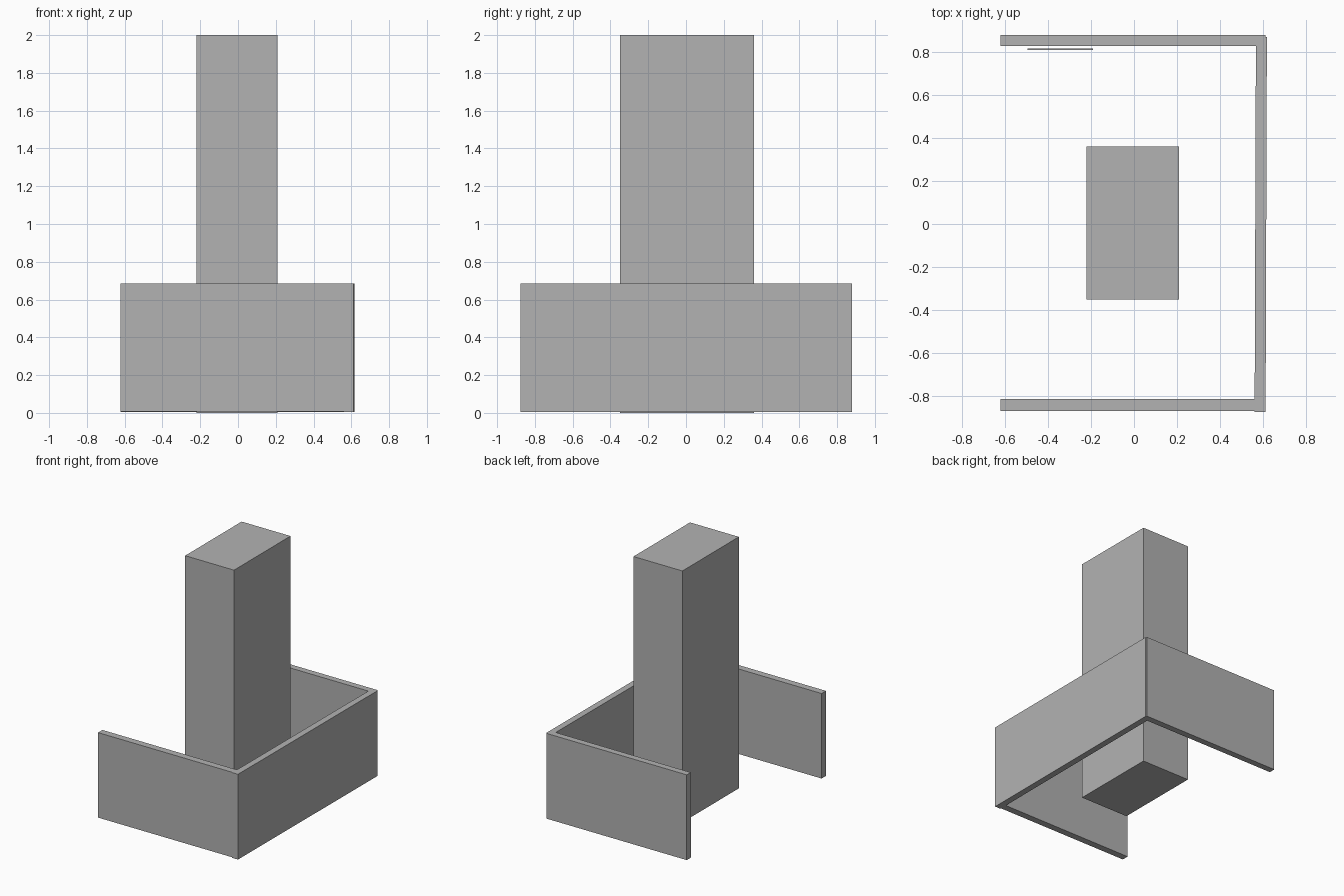
import bpy
import math

default_cube = bpy.data.objects.get("Cube")
if default_cube:
    bpy.data.objects.remove(default_cube, do_unlink=True)

grey = bpy.data.materials.new("plain_grey")
grey.use_nodes = True
GREY = (0.448, 0.448, 0.448, 1)
grey.diffuse_color = GREY
grey.node_tree.nodes["Principled BSDF"].inputs["Base Color"].default_value = GREY


def box(name, x, y, z, turn=0):
    """Box spanning the given (min, max) ranges, turned about its own upright axis."""
    spans = (x, y, z)
    bpy.ops.mesh.primitive_cube_add(size=1, location=[(a + b) / 2 for a, b in spans])
    obj = bpy.context.object
    obj.name = name
    obj.scale = [b - a for a, b in spans]
    obj.rotation_euler.z = math.radians(turn)
    obj.data.materials.append(grey)
    return obj


# Central tower
box("tower", (-0.22, 0.21), (-0.35, 0.36), (0, 2))

# Three-sided enclosure, open on the right
box("front_wall", (-0.622, 0.6), (-0.87, -0.815), (0.008, 0.684))
box("back_wall", (-0.622, 0.612), (0.828, 0.879), (0.006, 0.684))
box("left_wall", (0.564, 0.615), (-0.875, 0.87), (0.006, 0.684), turn=-0.2)

# Thin panel standing just inside the back wall
box("inner_panel", (-0.495, -0.19), (0.81, 0.816), (0.2, 0.5))
